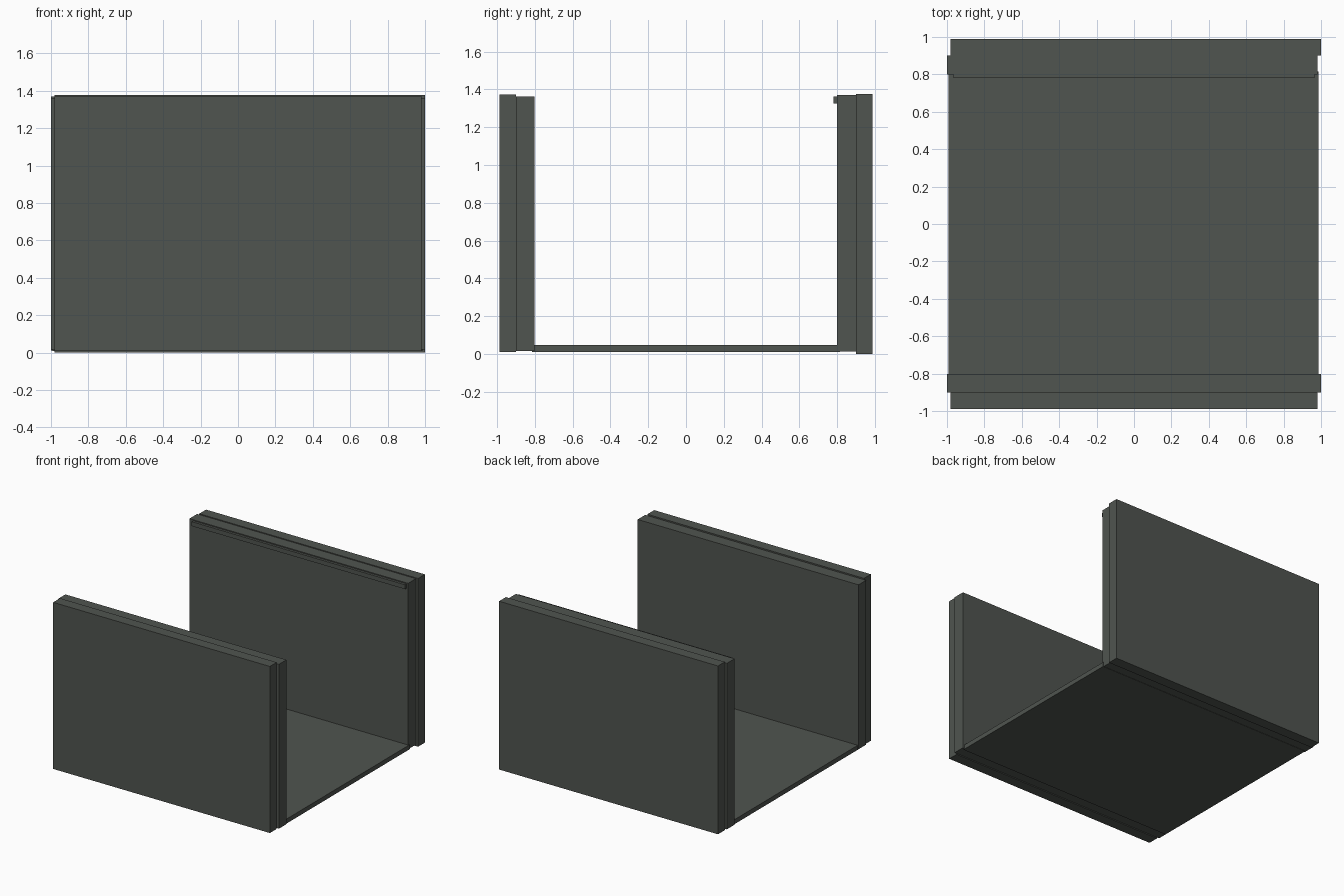
import bpy
import bmesh
from mathutils import Matrix, Vector

if "Cube" in bpy.data.objects:
    bpy.data.objects.remove(bpy.data.objects["Cube"])

# single dark grey-green colour
mat = bpy.data.materials.new("dark grey green")
mat.diffuse_color = (0.080, 0.089, 0.079, 1)
mat.use_nodes = True
mat.node_tree.nodes["Principled BSDF"].inputs["Base Color"].default_value = mat.diffuse_color


def box(name, x, y, z):
    """Flat-faced box spanning the given (min, max) ranges."""
    low, high = (Vector(c) for c in zip(x, y, z))
    bm = bmesh.new()
    bmesh.ops.create_cube(
        bm, size=1,
        matrix=Matrix.Translation((low + high) / 2) @ Matrix.Diagonal((*(high - low), 1)))
    mesh = bpy.data.meshes.new(name)
    bm.to_mesh(mesh)
    bm.free()
    mesh.materials.append(mat)
    obj = bpy.data.objects.new(name, mesh)
    bpy.context.collection.objects.link(obj)
    return obj


# front wall: two stepped slabs
box("front_outer_panel", (-0.981, 0.98), (-0.988, -0.90), (0.010, 1.373))
box("front_inner_panel", (-1.0, 1.0), (-0.90, -0.803), (0.017, 1.362))

# back wall: two stepped slabs, shifted sideways
box("back_inner_panel", (-1.0, 0.98), (0.80, 0.90), (0.012, 1.370))
box("back_outer_panel", (-0.981, 1.0), (0.90, 0.988), (0.0, 1.377))

# floor between the walls
box("floor_panel", (-0.992, 0.986), (-0.815, 0.815), (0.010, 0.047))

# narrow rail at the top of the back wall
box("top_rail", (-0.966, 0.966), (0.78, 0.802), (1.326, 1.362))
